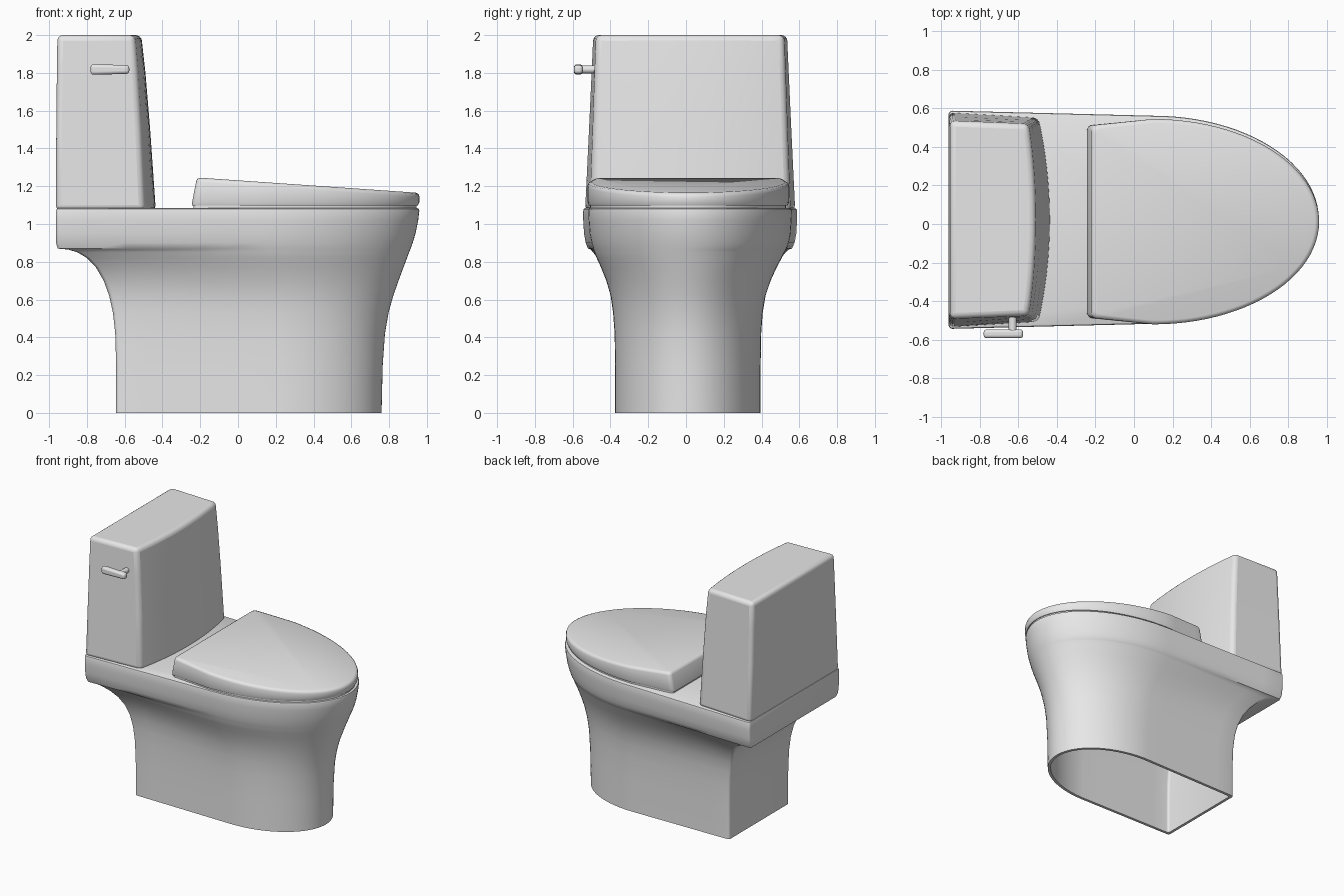
import bpy, bmesh, math

if "Cube" in bpy.data.objects:
    bpy.data.objects.remove(bpy.data.objects["Cube"])

china = bpy.data.materials.new("white china")
china.diffuse_color = (0.8, 0.8, 0.8, 1)
china.use_nodes = True
china.node_tree.nodes["Principled BSDF"].inputs["Base Color"].default_value = china.diffuse_color


def finish(obj, bevel=0.0, segs=4, angle=35):
    """Colour, optional rounded edges and smooth shading."""
    obj.data.materials.append(china)
    bpy.ops.object.select_all(action='DESELECT')
    obj.select_set(True)
    bpy.context.view_layer.objects.active = obj
    bpy.ops.object.shade_smooth_by_angle(angle=math.radians(angle))
    if bevel:
        m = obj.modifiers.new("round edges", 'BEVEL')
        m.width, m.segments = bevel, segs
        m.limit_method, m.angle_limit = 'ANGLE', math.radians(40)
    return obj


def loft(name, rings, **kw):
    """Skin a stack of equal-length rings and cap both ends."""
    bm = bmesh.new()
    vs = [[bm.verts.new(p) for p in r] for r in rings]
    n = len(vs[0])
    for a, b in zip(vs, vs[1:]):
        for i in range(n):
            j = (i + 1) % n
            bm.faces.new((a[i], a[j], b[j], b[i]))
    bm.faces.new(vs[0])
    bm.faces.new(vs[-1])
    bmesh.ops.recalc_face_normals(bm, faces=bm.faces)
    me = bpy.data.meshes.new(name)
    bm.to_mesh(me)
    bm.free()
    obj = bpy.data.objects.new(name, me)
    bpy.context.collection.objects.link(obj)
    return finish(obj, **kw)


def bowl_ring(z, xb, xf, wb, wm, xm, cy, r=0.02):
    """D-shaped outline: flat back, straight sides, elliptical front.
    z may be a number or a function of x."""
    half = []
    for i in range(25):                         # front ellipse
        t = math.pi / 2 * i / 24
        half.append((xm + (xf - xm) * math.cos(t), wm * math.sin(t)))
    for i in range(1, 7):                       # side
        f = i / 6
        half.append((xm + (xb + r - xm) * f, wm + (wb - wm) * f))
    for i in range(1, 5):                       # back corner
        t = math.pi / 2 * i / 4
        half.append((xb + r - r * math.sin(t), wb - r + r * math.cos(t)))
    pts = half + [(x, -y) for x, y in reversed(half[1:])]
    h = z if callable(z) else (lambda x: z)
    return [(x, cy + y, h(x)) for x, y in pts]


# Pedestal and bowl: z, back x, front x, back half width, mid half width, mid x, centre y
profile = [
    (0.00, -0.645, 0.760, 0.375, 0.385, 0.20, 0.010),
    (0.25, -0.645, 0.766, 0.375, 0.385, 0.20, 0.010),
    (0.42, -0.650, 0.778, 0.378, 0.388, 0.19, 0.010),
    (0.53, -0.662, 0.797, 0.383, 0.396, 0.18, 0.010),
    (0.62, -0.682, 0.822, 0.393, 0.410, 0.17, 0.011),
    (0.70, -0.711, 0.850, 0.415, 0.435, 0.15, 0.013),
    (0.77, -0.752, 0.876, 0.450, 0.465, 0.13, 0.015),
    (0.82, -0.800, 0.895, 0.485, 0.490, 0.12, 0.017),
    (0.85, -0.850, 0.906, 0.510, 0.504, 0.11, 0.018),
    (0.865, -0.900, 0.912, 0.525, 0.510, 0.11, 0.020),
    (0.87, -0.955, 0.914, 0.540, 0.513, 0.11, 0.021),
    (0.90, -0.963, 0.925, 0.553, 0.523, 0.10, 0.022),
    (0.95, -0.963, 0.940, 0.562, 0.533, 0.10, 0.022),
    (1.02, -0.963, 0.954, 0.566, 0.538, 0.10, 0.022),
    (1.070, -0.963, 0.960, 0.566, 0.540, 0.10, 0.022),
    (1.080, -0.960, 0.957, 0.563, 0.537, 0.10, 0.022),
    (1.084, -0.952, 0.949, 0.555, 0.529, 0.10, 0.022),
]
wall = 0.022
inner = [bowl_ring(z, xb + wall, xf - wall, wb - wall, wm - wall, xm, cy)
         for z, xb, xf, wb, wm, xm, cy in reversed(profile[:8])]
loft("bowl_body", inner + [bowl_ring(*p) for p in profile], angle=40)

# Seat: thin recessed slab under the lid
loft("seat", [bowl_ring(z, -0.235, 0.945, 0.49, 0.518, 0.10, 0.012) for z in (1.075, 1.11)])


# Lid: wedge that falls towards the front
def lid_top(x):
    return 1.231 - 0.069 * x


loft("lid", [
    bowl_ring(1.098, -0.245, 0.952, 0.497, 0.527, 0.10, 0.012, 0.03),
    bowl_ring(1.115, -0.243, 0.960, 0.503, 0.533, 0.10, 0.012, 0.03),
    bowl_ring(lambda x: lid_top(x) - 0.022, -0.222, 0.961, 0.503, 0.533, 0.10, 0.012, 0.03),
    bowl_ring(lambda x: lid_top(x) - 0.007, -0.215, 0.956, 0.498, 0.528, 0.10, 0.012, 0.03),
    bowl_ring(lid_top, -0.200, 0.940, 0.482, 0.512, 0.10, 0.012, 0.03)], angle=50)


# Tank: tapering box with a bowed front
def tank_ring(z, xb, xc, bulge, wb, wf):
    pts = [(xb, -wb)]
    for i in range(17):
        s = -1 + i / 8
        pts.append((xc + bulge * (1 - s * s), wf * s))
    pts.append((xb, wb))
    return [(x, y + 0.022, z) for x, y in pts]


loft("tank", [
    tank_ring(1.07, -0.964, -0.495, 0.060, 0.558, 0.530),
    tank_ring(1.50, -0.962, -0.515, 0.050, 0.537, 0.515),
    tank_ring(1.80, -0.959, -0.532, 0.042, 0.523, 0.505),
    tank_ring(2.00, -0.956, -0.548, 0.036, 0.514, 0.498)], bevel=0.03)

# Flush handle and its short shaft
bpy.ops.mesh.primitive_cube_add(size=1, location=(-0.678, -0.570, 1.818))
lever = bpy.context.object
lever.name = "flush_handle"
for v in lever.data.vertices:
    v.co.x *= 0.205
    v.co.y *= 0.046
    v.co.z *= 0.056 if v.co.x < 0 else 0.046
finish(lever, bevel=0.016)
bpy.ops.mesh.primitive_cylinder_add(vertices=24, radius=0.021, depth=0.09,
                                    location=(-0.63, -0.525, 1.818), rotation=(math.pi / 2, 0, 0))
bpy.context.object.name = "handle_shaft"
finish(bpy.context.object)
